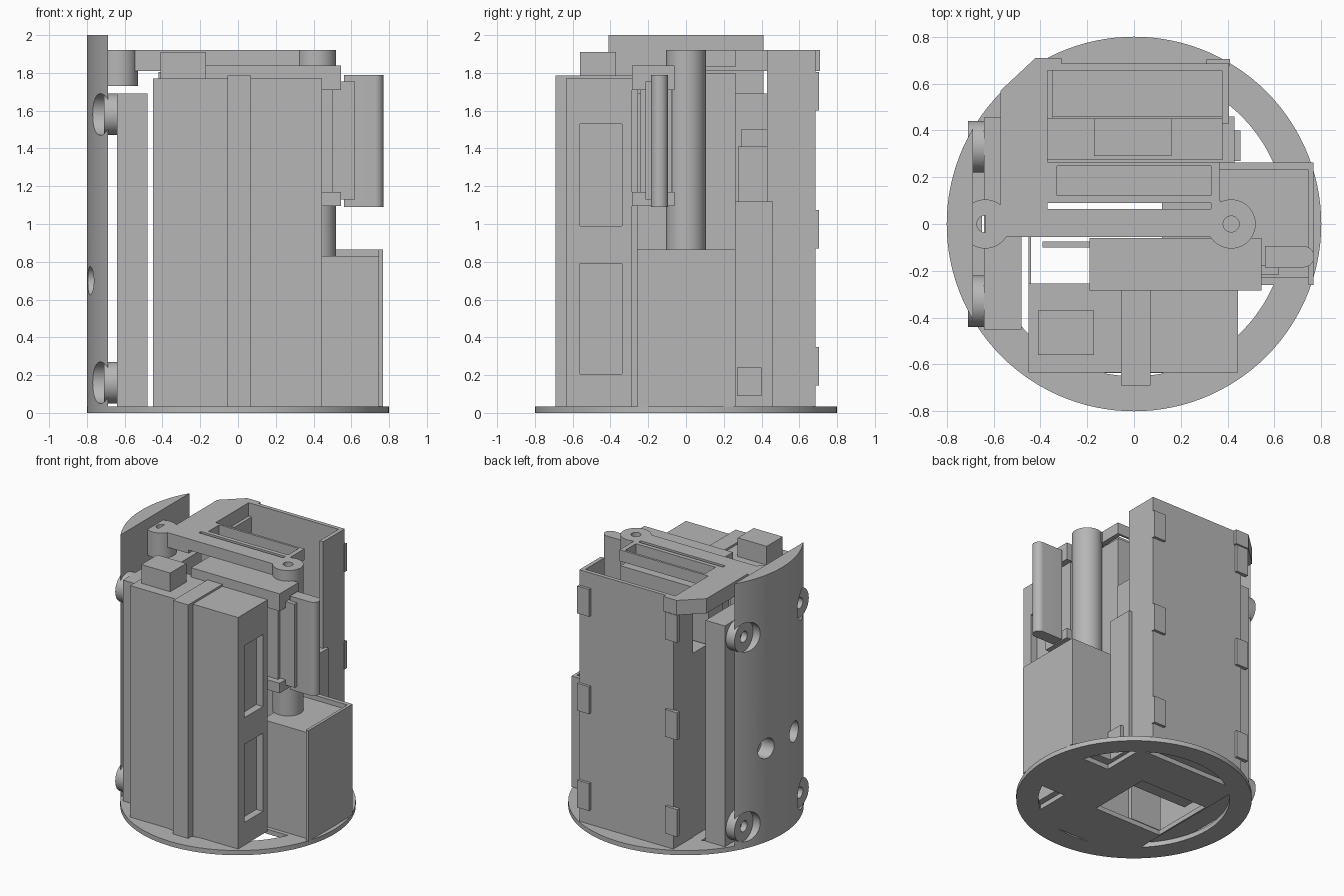
import bpy, bmesh
from math import radians, cos, sin
from mathutils import Matrix

if "Cube" in bpy.data.objects:
    bpy.data.objects.remove(bpy.data.objects["Cube"], do_unlink=True)

grey = bpy.data.materials.new("plain_grey")
grey.use_nodes = True
grey.diffuse_color = (0.47, 0.47, 0.47, 1)
grey.node_tree.nodes["Principled BSDF"].inputs["Base Color"].default_value = (0.47, 0.47, 0.47, 1)
parts = []
FLOOR = 0.035


def finish(name, bm):
    bmesh.ops.recalc_face_normals(bm, faces=bm.faces)
    mesh = bpy.data.meshes.new(name)
    bm.to_mesh(mesh)
    bm.free()
    ob = bpy.data.objects.new(name, mesh)
    bpy.context.scene.collection.objects.link(ob)
    parts.append(ob)
    return ob


def prism(name, pts, z0, z1):
    bm = bmesh.new()
    face = bm.faces.new([bm.verts.new((x, y, z0)) for x, y in pts])
    new = bmesh.ops.extrude_face_region(bm, geom=[face])["geom"]
    bmesh.ops.translate(bm, vec=(0, 0, z1 - z0),
                        verts=[v for v in new if isinstance(v, bmesh.types.BMVert)])
    return finish(name, bm)


def box(name, x0, x1, y0, y1, z0, z1):
    return prism(name, [(x0, y0), (x1, y0), (x1, y1), (x0, y1)], z0, z1)


def rod(name, center, r, length, axis="z"):
    bm = bmesh.new()
    turn = Matrix.Rotation(radians(90), 4, "Y") if axis == "x" else Matrix()
    bmesh.ops.create_cone(bm, cap_ends=True, segments=48, radius1=r, radius2=r,
                          depth=length, matrix=Matrix.Translation(center) @ turn)
    return finish(name, bm)


def arc(r, a0, a1, n=24):
    return [(r * cos(radians(a0 + (a1 - a0) * i / n)),
             r * sin(radians(a0 + (a1 - a0) * i / n))) for i in range(n + 1)]


def cut(ob, *cutters):
    for c in cutters:
        mod = ob.modifiers.new("cut", "BOOLEAN")
        mod.operation = "DIFFERENCE"
        mod.solver = "EXACT"
        mod.object = c
    dg = bpy.context.evaluated_depsgraph_get()
    mesh = bpy.data.meshes.new_from_object(ob.evaluated_get(dg))
    ob.modifiers.clear()
    ob.data = mesh
    for c in cutters:
        parts.remove(c)
        bpy.data.objects.remove(c, do_unlink=True)


# Base disc with its openings
base = prism("base_disc", arc(0.8, 0, 357, 119), 0, FLOOR)
openings = [arc(0.65, 57, 123), arc(0.65, 134, 226), arc(0.65, -102, -78),
            arc(0.65, -52, -23.6) + [(0.4, -0.26)], arc(0.65, 18, 52) + [(0.4, 0.2)],
            [(-0.44, -0.26), (0.12, -0.26), (0.12, 0.23), (-0.44, 0.23)]]
cut(base, *[prism("opening", p, -0.1, 0.1) for p in openings])

# Curved side shell with two round holes and four screw bosses
shell = prism("curved_shell", arc(0.8, 149.2, 210.8, 32), FLOOR, 2)
shell_cuts = [rod("hole", (-0.75, y, 0.7), 0.075, 0.3, "x") for y in (-0.165, 0.165)]
screws = [(y, z) for y in (-0.33, 0.33) for z in (0.16, 1.58)]
shell_cuts += [rod("pocket", (-0.77, y, z), 0.11, 0.18, "x") for y, z in screws]
cut(shell, *shell_cuts)
for y, z in screws:
    boss = rod("screw_boss", (-0.675, y, z), 0.11, 0.07, "x")
    cut(boss, rod("hole", (-0.7, y, z), 0.04, 0.07, "x"))

# Side rail
box("side_rail", -0.64, -0.48, -0.45, 0.455, FLOOR, 1.69)

# Front housing with side pockets, centre rib and plug
housing = box("front_housing", -0.45, 0.445, -0.635, -0.285, FLOOR, 1.77)
cut(housing, *[box("pocket", 0.39, 0.5, -0.56, -0.34, z0, z1)
               for z0, z1 in ((0.205, 0.79), (0.99, 1.53))])
box("housing_rib", -0.055, 0.07, -0.69, -0.285, FLOOR, 1.785)
box("housing_back", -0.45, -0.19, -0.285, -0.255, FLOOR, 1.77)
box("housing_plug", -0.41, -0.17, -0.56, -0.37, 1.73, 1.91)

# Top bracket: bar, side arm and window frame
box("bracket_bar", -0.635, 0.33, -0.055, 0.065, 1.835, 1.92)
prism("bracket_arm", [(-0.57, -0.055), (-0.37, -0.055), (-0.37, 0.685), (-0.31, 0.685),
                      (-0.31, 0.71), (-0.42, 0.71), (-0.57, 0.57)], 1.81, 1.92)
frame = box("bracket_frame", -0.375, 0.365, 0.09, 0.265, 1.835, 1.92)
cut(frame, box("window", -0.33, 0.33, 0.122, 0.248, 1.7, 2))
box("frame_link", 0.33, 0.37, 0.06, 0.1, 1.835, 1.92)
left_boss = rod("bracket_boss", (-0.635, 0, 1.825), 0.105, 0.19)
cut(left_boss, rod("hole", (-0.635, 0, 1.8), 0.036, 0.5))
post = rod("round_post", (0.415, 0, 1.37), 0.105, 1.1)
cut(post, rod("hole", (0.415, 0, 1.92), 0.034, 0.3))

# Inner packs beneath the bracket
box("inner_pack", -0.37, 0.36, 0.092, 0.262, FLOOR, 1.8)
box("rear_pack", -0.37, 0.38, 0.275, 0.45, FLOOR, 1.41)
box("rear_pack_block", -0.17, 0.16, 0.29, 0.45, 1.41, 1.5)
box("rear_pack_cover", -0.37, 0.43, 0.26, 0.46, FLOOR, 1.12)
box("connector", 0.42, 0.455, 0.27, 0.4, 0.09, 0.24)
box("thin_plate", -0.39, -0.19, -0.1, -0.075, 0.3, 1.5)

# Rear panel with side walls, floor and clips
box("rear_panel", -0.375, 0.405, 0.655, 0.685, FLOOR, 1.92)
box("rear_wall_left", 0.375, 0.405, 0.43, 0.685, FLOOR, 1.92)
box("rear_wall_right", -0.375, -0.345, 0.45, 0.685, FLOOR, 1.82)
box("rear_floor", -0.375, 0.405, 0.45, 0.67, FLOOR, 0.08)
for x in (-0.42, 0.31):
    for z in (0.145, 0.87, 1.6):
        box("panel_clip", x, x + 0.1, 0.675, 0.705, z, z + 0.205)

# Lower side tank with cover plates
box("side_tank", 0.365, 0.75, -0.23, 0.24, FLOOR, 0.83)
box("tank_side_plate", 0.745, 0.767, -0.26, 0.262, FLOOR, 0.865)
box("tank_rear_plate", 0.365, 0.75, 0.23, 0.262, FLOOR, 0.865)

# Clamped unit behind the front housing, with board and paddle
box("clamp_top", -0.19, 0.545, -0.285, -0.06, 1.71, 1.84)
box("clamp_bottom", -0.19, 0.545, -0.285, -0.06, 1.095, 1.17)
box("clamped_unit", -0.19, 0.5, -0.24, -0.075, 1.17, 1.71)
box("side_board", 0.44, 0.62, -0.215, -0.175, 1.13, 1.755)
tip = [(x + 0.725, y - 0.14) for x, y in arc(0.045, -90, 90, 16)]
prism("paddle", [(0.56, -0.185)] + tip + [(0.56, -0.095)], 1.09, 1.79)

# Shared colour and shading
for ob in bpy.context.selected_objects:
    ob.select_set(False)
for ob in parts:
    ob.data.materials.clear()
    ob.data.materials.append(grey)
    ob.select_set(True)
bpy.context.view_layer.objects.active = parts[0]
bpy.ops.object.shade_smooth_by_angle(angle=radians(30))
